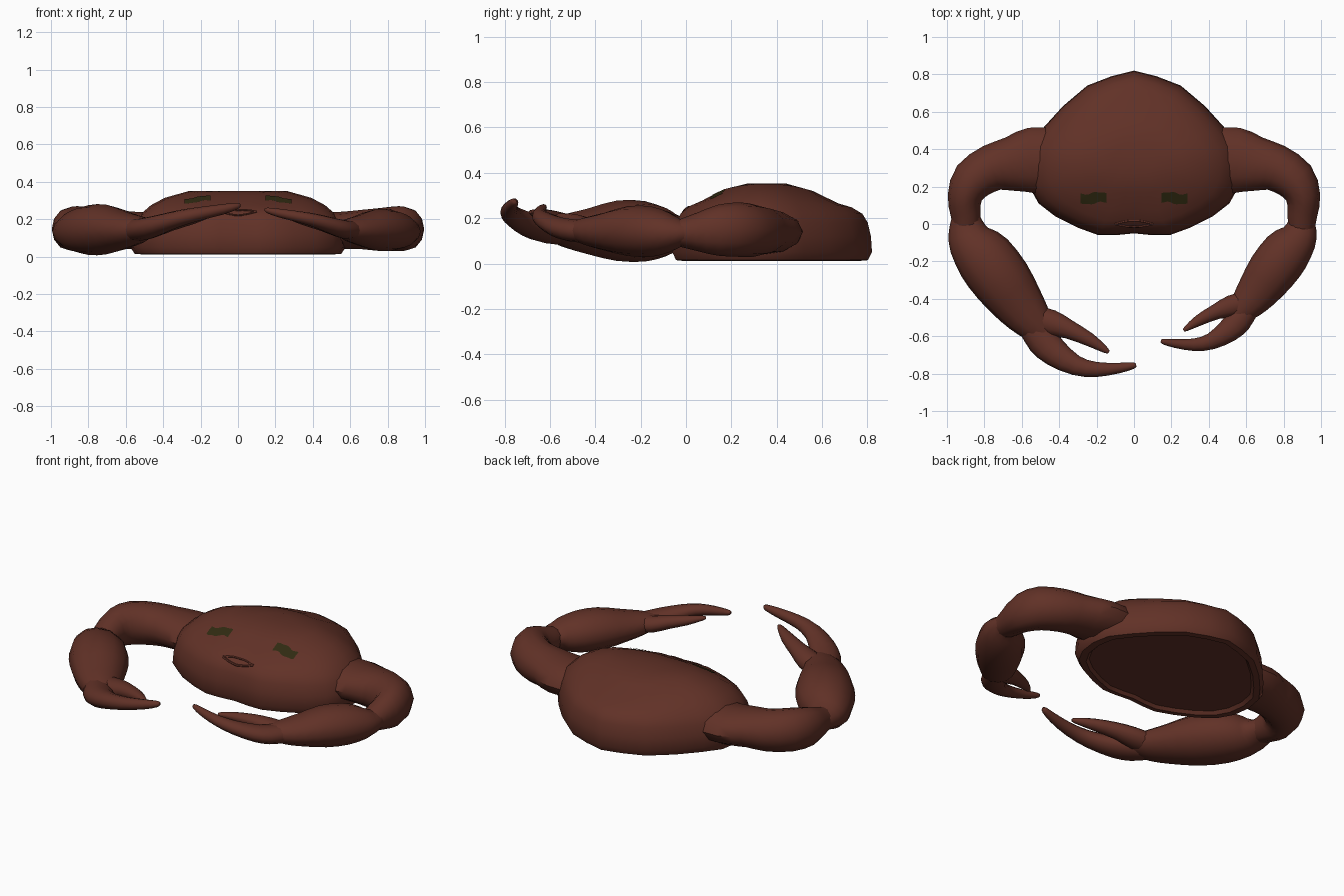
import bpy, bmesh, math
from mathutils import Vector
from mathutils.bvhtree import BVHTree

if "Cube" in bpy.data.objects:
    bpy.data.objects.remove(bpy.data.objects["Cube"])


def material(name, rgb):
    m = bpy.data.materials.new(name)
    m.diffuse_color = (*rgb, 1)
    m.use_nodes = True
    m.node_tree.nodes["Principled BSDF"].inputs["Base Color"].default_value = m.diffuse_color
    return m


SHELL = material("dark red brown", (0.120, 0.031, 0.020))
EYE = material("dark olive", (0.030, 0.024, 0.006))


def finish(name, bm, mat, angle=40):
    bmesh.ops.recalc_face_normals(bm, faces=bm.faces)
    me = bpy.data.meshes.new(name)
    bm.to_mesh(me)
    bm.free()
    me.materials.append(mat)
    ob = bpy.data.objects.new(name, me)
    bpy.context.collection.objects.link(ob)
    bpy.ops.object.select_all(action='DESELECT')
    ob.select_set(True)
    bpy.context.view_layer.objects.active = ob
    bpy.ops.object.shade_smooth_by_angle(angle=math.radians(angle))
    return ob


def loft(rings):
    """Skin a list of closed rings; both ends close to a centre point."""
    bm = bmesh.new()
    vs = [[bm.verts.new(p) for p in r] for r in rings]
    n = len(rings[0])
    for a, b in zip(vs, vs[1:]):
        for i in range(n):
            j = (i + 1) % n
            bm.faces.new((a[i], a[j], b[j], b[i]))
    for r in (vs[0], vs[-1]):
        c = bm.verts.new(sum((v.co for v in r), Vector()) / n)
        for i in range(n):
            bm.faces.new((r[i], r[(i + 1) % n], c))
    return bm


def refine(rows, steps=2):
    """Catmull-Rom interpolation of control rows."""
    rows = [Vector(r) for r in rows]
    ext = [2 * rows[0] - rows[1]] + rows + [2 * rows[-1] - rows[-2]]
    out = []
    for a, b, c, d in zip(ext, ext[1:], ext[2:], ext[3:]):
        for k in range(steps):
            t = k / steps
            out.append(0.5 * (2 * b + (c - a) * t + (2 * a - 5 * b + 4 * c - d) * t * t
                              + (3 * b - a - 3 * c + d) * t ** 3))
    return out + [rows[-1]]


JOINT = Vector((-0.9, 0.0, 0.135))


def limb(name, rows, side=-1, size=1.0, sides=12):
    """Tube through rows of (x, y, z, half width, half height)."""
    pts = refine(rows)
    rings = []
    for i, p in enumerate(pts):
        t = pts[min(i + 1, len(pts) - 1)] - pts[max(i - 1, 0)]
        across = Vector((-t[1], t[0], 0)).normalized()
        ring = []
        for k in range(sides):
            a = 2 * math.pi * k / sides
            q = Vector(p[:3]) + across * p[3] * math.cos(a) + Vector((0, 0, p[4] * math.sin(a)))
            q = JOINT + (q - JOINT) * size
            ring.append(Vector((-q.x * side, q.y, q.z)))
        rings.append(ring)
    return finish(name, loft(rings), SHELL, 45)


# Body: outline rings stacked from underside to crown
half = [(0, -0.05), (0.10, -0.06), (0.19, -0.06), (0.30, -0.02), (0.42, 0.04), (0.51, 0.11),
        (0.56, 0.20), (0.575, 0.31), (0.555, 0.42), (0.48, 0.52), (0.38, 0.63), (0.25, 0.74),
        (0.12, 0.79), (0, 0.82)]
outline = half + [(-x, y) for x, y in half[-2:0:-1]]
CY = 0.35
# (outline scale, height, height drop towards front and back)
levels = [(0.86, 0.03, 0), (0.89, 0.012, 0), (0.96, 0.015, 0), (1.0, 0.05, 0), (0.99, 0.12, 0),
          (0.96, 0.18, 0), (0.91, 0.225, 0.005), (0.81, 0.275, 0.025), (0.68, 0.315, 0.045),
          (0.45, 0.352, 0.03), (0.2, 0.352, 0)]
rings = [[Vector((x * s, CY + (y - CY) * s, z - d * ((y - CY) / 0.45) ** 2)) for x, y in outline]
         for s, z, d in levels]
body_bm = loft(rings)
tree = BVHTree.FromBMesh(body_bm)
finish("body", body_bm, SHELL)


def on_body(x, y, lift=0.0):
    hit = tree.ray_cast(Vector((x, y, 2)), Vector((0, 0, -1)))[0]
    return Vector((x, y, hit.z + lift))


# Eyes: thin wavy patches following the shell
for side, label in ((-1, "left"), (1, "right")):
    bm = bmesh.new()
    cols = 10
    grid = []
    for i in range(cols + 1):
        u = i / cols * 2 - 1
        mid = 0.138 + 0.006 * math.sin(u * 3)
        h = 0.028 + 0.004 * math.cos(u * 6) - 0.006 * abs(u) ** 6
        grid.append([bm.verts.new(on_body(side * (0.217 - u * 0.07), mid + h * v, 0.005))
                     for v in (-1, -0.5, 0, 0.5, 1)])
    for a, b in zip(grid, grid[1:]):
        for j in range(4):
            bm.faces.new((a[j], b[j], b[j + 1], a[j + 1]))
    if sum(f.normal.z for f in bm.faces) < 0:
        bmesh.ops.reverse_faces(bm, faces=bm.faces)
    ob = finish(label + "_eye", bm, EYE)
    if ob.data.polygons[0].normal.z < 0:
        ob.data.flip_normals()

# Mouth: two slim lips forming a lens on the front slope
for name, bulge in (("upper_lip", 0.018), ("lower_lip", -0.014)):
    rows = []
    for i in range(9):
        u = i / 4 - 1
        p = on_body(0.10 * u, 0.0 + bulge * (1 - u * u))
        rows.append((*p, 0.007, 0.006))
    limb(name, rows, sides=6)

# Arms, written for the left; the right forearm is a smaller mirrored copy
upper_arm = [(-0.42, 0.34, 0.14, 0.17, 0.10), (-0.55, 0.34, 0.14, 0.175, 0.10),
             (-0.66, 0.32, 0.145, 0.145, 0.105), (-0.76, 0.30, 0.145, 0.125, 0.115),
             (-0.86, 0.235, 0.15, 0.115, 0.12), (-0.905, 0.14, 0.147, 0.092, 0.112),
             (-0.90, 0.05, 0.14, 0.08, 0.085), (-0.895, -0.03, 0.135, 0.07, 0.06)]
forearm = [(-0.90, 0.04, 0.138, 0.075, 0.06), (-0.893, -0.02, 0.135, 0.098, 0.07),
           (-0.872, -0.09, 0.137, 0.125, 0.105), (-0.80, -0.18, 0.142, 0.158, 0.133),
           (-0.705, -0.305, 0.145, 0.16, 0.133), (-0.61, -0.435, 0.142, 0.135, 0.10),
           (-0.535, -0.525, 0.145, 0.105, 0.075), (-0.475, -0.585, 0.155, 0.07, 0.045)]
outer_finger = [(-0.56, -0.53, 0.142, 0.07, 0.06), (-0.49, -0.62, 0.15, 0.085, 0.06),
                (-0.42, -0.69, 0.17, 0.075, 0.055), (-0.31, -0.757, 0.205, 0.053, 0.045),
                (-0.20, -0.778, 0.23, 0.04, 0.036), (-0.08, -0.77, 0.253, 0.028, 0.028),
                (-0.005, -0.757, 0.27, 0.018, 0.018), (0.012, -0.755, 0.274, 0.008, 0.008)]
inner_finger = [(-0.55, -0.50, 0.142, 0.07, 0.055), (-0.44, -0.53, 0.16, 0.07, 0.055),
                (-0.345, -0.565, 0.185, 0.05, 0.045), (-0.235, -0.62, 0.207, 0.036, 0.032),
                (-0.155, -0.672, 0.223, 0.018, 0.016), (-0.135, -0.686, 0.227, 0.008, 0.007)]
for side, label, size in ((-1, "left", 1.0), (1, "right", 0.83)):
    limb(label + "_upper_arm", upper_arm, side)
    limb(label + "_forearm", forearm, side, size)
    limb(label + "_outer_finger", outer_finger, side, size)
    limb(label + "_inner_finger", inner_finger, side, size)
